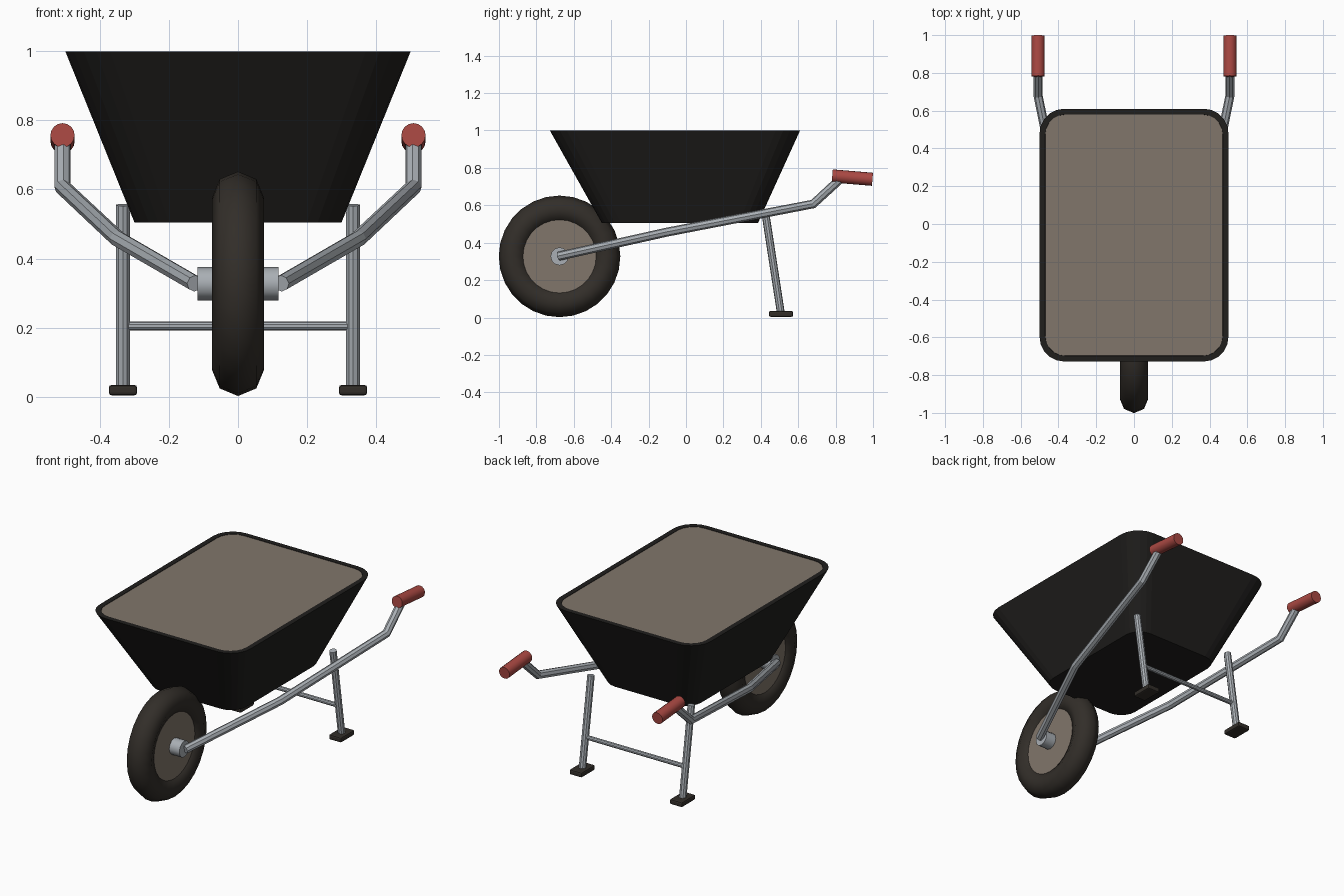
import bpy, bmesh, math
from mathutils import Vector

if "Cube" in bpy.data.objects:
    bpy.data.objects.remove(bpy.data.objects["Cube"])


def mat(name, r, g, b):
    m = bpy.data.materials.new(name)
    m.diffuse_color = (r, g, b, 1)
    m.use_nodes = True
    m.node_tree.nodes["Principled BSDF"].inputs["Base Color"].default_value = m.diffuse_color
    return m


STEEL = mat("steel", 0.40, 0.43, 0.46)
BLACK = mat("tray_black", 0.014, 0.013, 0.012)
RUBBER = mat("rubber", 0.032, 0.027, 0.022)
TAUPE = mat("taupe", 0.22, 0.18, 0.145)
RED = mat("grip_red", 0.40, 0.065, 0.055)


def finish(name, material, smooth=None):
    ob = bpy.context.object
    ob.name = name
    ob.data.materials.append(material)
    if smooth:
        bpy.ops.object.shade_smooth_by_angle(angle=math.radians(smooth))
    return ob


def rod(name, a, b, r, sides, material, smooth=None):
    a, b = Vector(a), Vector(b)
    bpy.ops.mesh.primitive_cylinder_add(vertices=sides, radius=r, depth=(b - a).length, location=(a + b) / 2)
    bpy.context.object.rotation_euler = (b - a).to_track_quat('Z', 'Y').to_euler()
    return finish(name, material, smooth)


def pipe(name, pts, r, material):
    cu = bpy.data.curves.new(name, 'CURVE')
    cu.dimensions = '3D'
    cu.bevel_depth, cu.bevel_resolution, cu.use_fill_caps = r, 2, True
    sp = cu.splines.new('POLY')
    sp.points.add(len(pts) - 1)
    for p, co in zip(sp.points, pts):
        p.co = (*co, 1)
    sp.use_smooth = False
    ob = bpy.data.objects.new(name, cu)
    bpy.context.collection.objects.link(ob)
    bpy.ops.object.select_all(action='DESELECT')
    ob.select_set(True)
    bpy.context.view_layer.objects.active = ob
    bpy.ops.object.convert(target='MESH')
    return finish(name, material)


def rounded_rect(hx, y0, y1, r, z, seg=5):
    pts = []
    corners = [(hx - r, y1 - r), (r - hx, y1 - r), (r - hx, y0 + r), (hx - r, y0 + r)]
    for k, (cx, cy) in enumerate(corners):
        for i in range(seg + 1):
            t = math.pi / 2 * (k + i / seg)
            pts.append((cx + r * math.cos(t), cy + r * math.sin(t), z))
    return pts


def loft(name, rings, material, cap_top=True):
    bm = bmesh.new()
    loops = [[bm.verts.new(p) for p in ring] for ring in rings]
    for lo, hi in zip(loops, loops[1:]):
        for i in range(len(lo)):
            j = (i + 1) % len(lo)
            bm.faces.new((lo[i], lo[j], hi[j], hi[i]))
    bm.faces.new(loops[0][::-1])
    if cap_top:
        bm.faces.new(loops[-1])
    me = bpy.data.meshes.new(name)
    bm.to_mesh(me)
    bm.free()
    ob = bpy.data.objects.new(name, me)
    bpy.context.collection.objects.link(ob)
    me.materials.append(material)
    return ob


# tapered tray with a flat rim, and the load filling it
loft("tray", [rounded_rect(0.30, -0.45, 0.385, 0.10, 0.505),
              rounded_rect(0.50, -0.728, 0.61, 0.13, 1.0),
              rounded_rect(0.47, -0.698, 0.58, 0.105, 1.0),
              rounded_rect(0.465, -0.693, 0.575, 0.10, 0.985)], BLACK)
loft("load", [rounded_rect(0.465, -0.693, 0.575, 0.10, 0.98),
              rounded_rect(0.47, -0.698, 0.58, 0.105, 0.998)], TAUPE)

# wheel: tyre, disc and hub
AX = (0, -0.676, 0.327)
bpy.ops.mesh.primitive_torus_add(major_radius=0.25, minor_radius=0.075, major_segments=28,
                                 minor_segments=8, location=AX, rotation=(0, math.pi / 2, 0))
finish("tyre", RUBBER, 60)


def axle_part(name, half, r, sides, material):
    rod(name, (-half, AX[1], AX[2]), (half, AX[1], AX[2]), r, sides, material, 30)


axle_part("wheel_disc", 0.05, 0.20, 28, TAUPE)
axle_part("hub", 0.117, 0.048, 12, STEEL)

# frame rails, grips, legs and feet on both sides
for s, side in ((-1, "left"), (1, "right")):
    pipe(side + "_frame_rail", [(s * 0.125, -0.68, 0.328), (s * 0.348, -0.10, 0.457),
                                (s * 0.508, 0.68, 0.607), (s * 0.508, 0.83, 0.745)], 0.024, STEEL)
    rod(side + "_grip", (s * 0.508, 0.782, 0.757), (s * 0.508, 0.997, 0.739), 0.035, 16, RED, 40)
    rod(side + "_leg", (s * 0.333, 0.425, 0.555), (s * 0.333, 0.507, 0.025), 0.021, 10, STEEL)
    bpy.ops.mesh.primitive_cube_add(size=1, location=(s * 0.333, 0.508, 0.019))
    foot = finish(side + "_foot", RUBBER)
    foot.scale = (0.082, 0.13, 0.03)
    bpy.ops.object.transform_apply(location=False, rotation=False, scale=True)
    bev = foot.modifiers.new("bevel", 'BEVEL')
    bev.width, bev.segments = 0.008, 2

# brace between the legs
rod("leg_brace", (-0.333, 0.479, 0.205), (0.333, 0.479, 0.205), 0.013, 10, STEEL)
